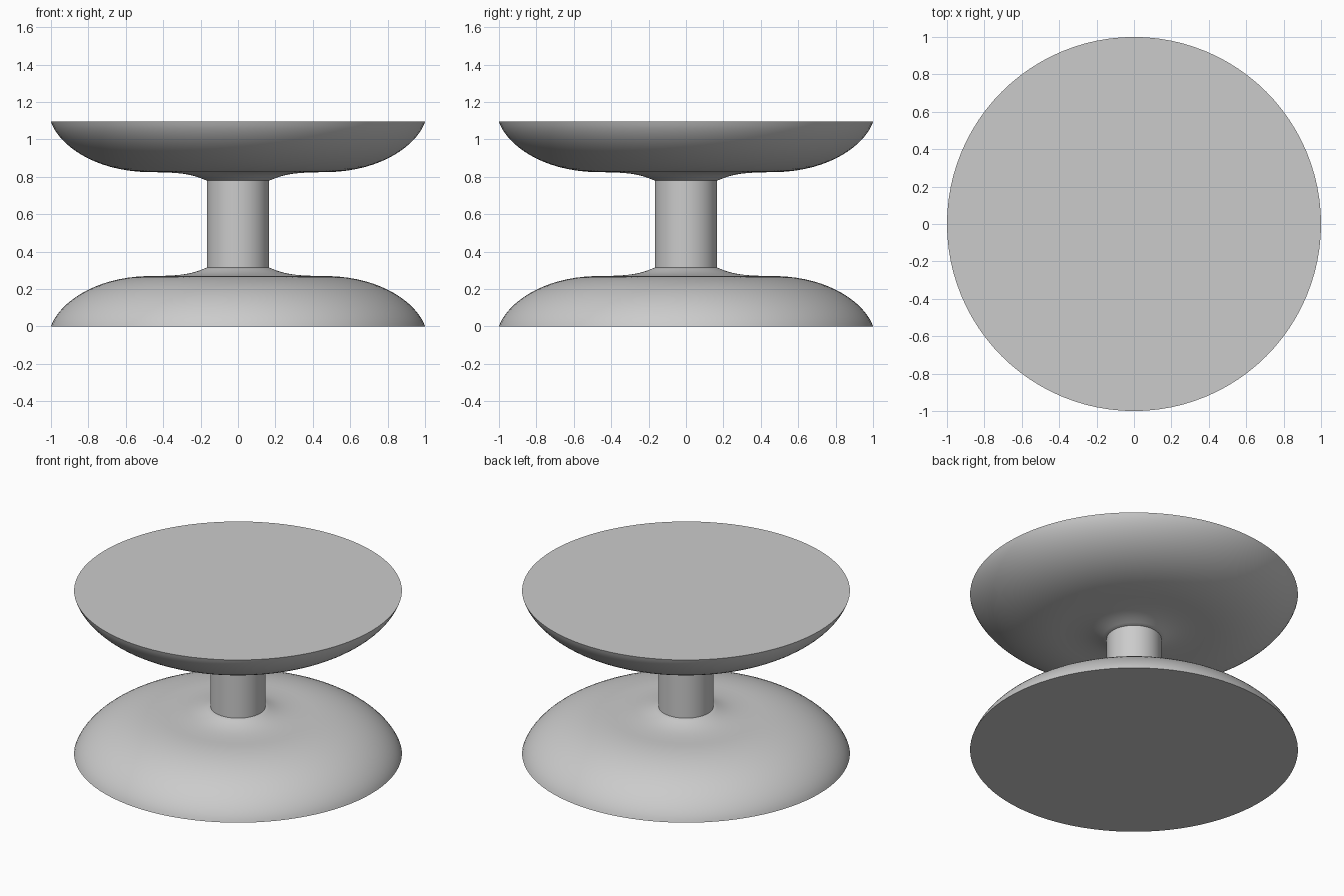
import bpy, bmesh, math
from mathutils import Vector
from mathutils.geometry import interpolate_bezier

if "Cube" in bpy.data.objects:
    bpy.data.objects.remove(bpy.data.objects["Cube"])

HEIGHT = 1.095
SEGMENTS = 96


def bezier(points, count):
    return interpolate_bezier(*[Vector((r, 0, z)) for r, z in points], count)


def smooth(obj, angle=35):
    bpy.ops.object.select_all(action='DESELECT')
    obj.select_set(True)
    bpy.context.view_layer.objects.active = obj
    bpy.ops.object.shade_smooth_by_angle(angle=math.radians(angle))


# Half profile of a flange: rounded rim, flat shoulder, flared collar
rim = bezier([(1, 0), (0.97, 0.10), (0.80, 0.262), (0.48, 0.27)], 18)
collar = bezier([(0.48, 0.27), (0.30, 0.27), (0.25, 0.28), (0.167, 0.315)], 12)
profile = rim + collar[1:]


def flange(name, flipped=False):
    bm = bmesh.new()
    rings = []
    for p in profile:
        z = HEIGHT - p.z if flipped else p.z
        rings.append([bm.verts.new((p.x * math.cos(a), p.x * math.sin(a), z))
                      for a in (2 * math.pi * i / SEGMENTS for i in range(SEGMENTS))])
    for low, high in zip(rings, rings[1:]):
        for i in range(SEGMENTS):
            j = (i + 1) % SEGMENTS
            bm.faces.new((low[i], low[j], high[j], high[i]))
    bm.faces.new(rings[0])
    bm.faces.new(rings[-1])
    bmesh.ops.recalc_face_normals(bm, faces=bm.faces)
    mesh = bpy.data.meshes.new(name)
    bm.to_mesh(mesh)
    bm.free()
    obj = bpy.data.objects.new(name, mesh)
    bpy.context.collection.objects.link(obj)
    smooth(obj)


# Matching flanges, facing each other
flange("lower_flange")
flange("upper_flange", flipped=True)

# Central post between the collars
bpy.ops.mesh.primitive_cylinder_add(vertices=SEGMENTS, radius=0.167,
                                    depth=HEIGHT - 2 * 0.315,
                                    location=(0, 0, HEIGHT / 2))
post = bpy.context.object
post.name = "central_post"
smooth(post)
